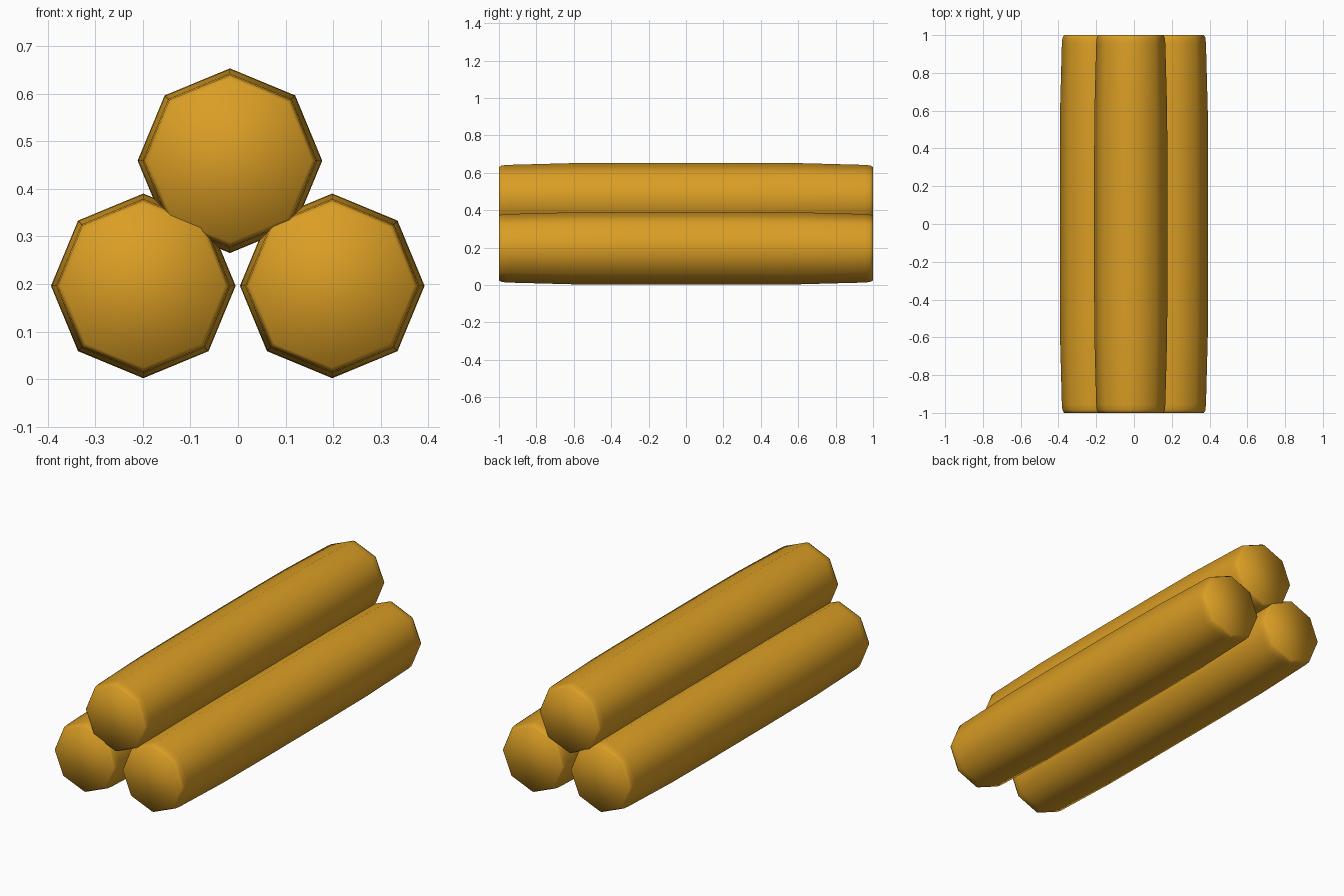
import bpy, bmesh, math

if "Cube" in bpy.data.objects:
    bpy.data.objects.remove(bpy.data.objects["Cube"])

wood = bpy.data.materials.new("golden_wood")
wood.diffuse_color = (0.70, 0.34, 0.018, 1)
wood.use_nodes = True
wood.node_tree.nodes["Principled BSDF"].inputs["Base Color"].default_value = wood.diffuse_color

# half profile: (distance from middle, radius)
HALF = [(0.3, 0.194), (0.6, 0.1925), (0.955, 0.183), (0.985, 0.18), (1.0, 0.172)]
PROFILE = [(-y, r) for y, r in reversed(HALF)] + HALF
SIDES = 8


def log(name, x, z):
    bm = bmesh.new()
    rings = [[bm.verts.new((x + r * math.cos(math.tau * i / SIDES), y,
                            z + r * math.sin(math.tau * i / SIDES)))
              for i in range(SIDES)] for y, r in PROFILE]
    for a, b in zip(rings, rings[1:]):
        for i in range(SIDES):
            j = (i + 1) % SIDES
            bm.faces.new((a[i], a[j], b[j], b[i]))
    # flat sawn ends
    bm.faces.new(rings[0])
    bm.faces.new(rings[-1])
    bmesh.ops.recalc_face_normals(bm, faces=bm.faces)
    for f in bm.faces:
        f.smooth = True
    me = bpy.data.meshes.new(name)
    bm.to_mesh(me)
    bm.free()
    me.materials.append(wood)
    ob = bpy.data.objects.new(name, me)
    bpy.context.collection.objects.link(ob)


# two logs side by side with one resting on top
log("left_log", -0.199, 0.196)
log("right_log", 0.198, 0.196)
log("top_log", -0.017, 0.459)
